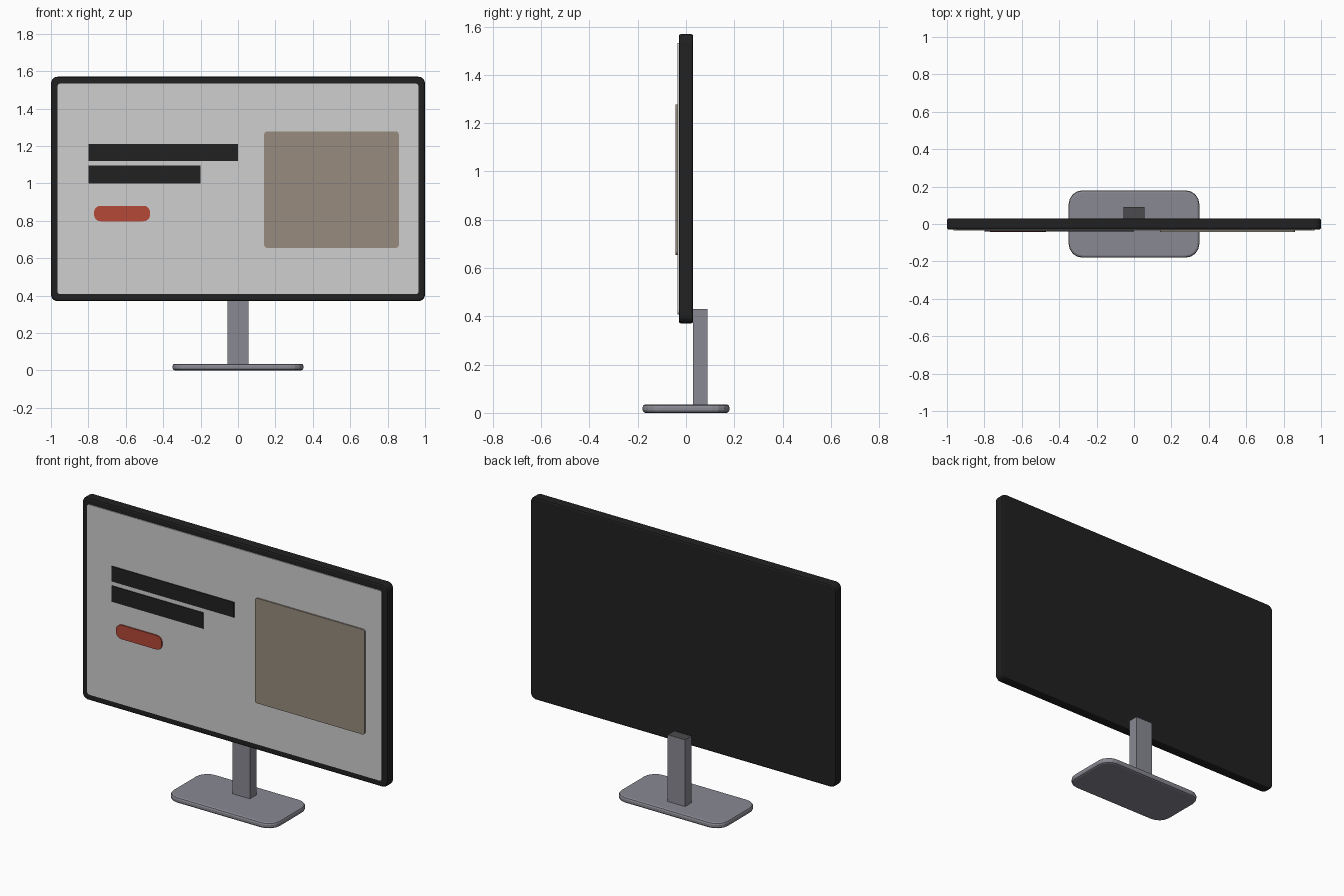
import bpy, bmesh
from mathutils import Vector

cube = bpy.data.objects.get("Cube")
if cube:
    bpy.data.objects.remove(cube, do_unlink=True)


def material(name, rgb):
    m = bpy.data.materials.new(name)
    m.use_nodes = True
    m.diffuse_color = (*rgb, 1)
    m.node_tree.nodes["Principled BSDF"].inputs["Base Color"].default_value = (*rgb, 1)
    return m


BLACK = material("matte black", (0.015, 0.015, 0.015))
WHITE = material("screen white", (0.62, 0.62, 0.62))
RED = material("button red", (0.46, 0.065, 0.038))
TAUPE = material("card taupe", (0.31, 0.26, 0.205))
GREY = material("stand grey", (0.25, 0.25, 0.29))
DARK = material("dark grey", (0.07, 0.07, 0.075))


def slab(name, x, y, z, mat, axis=1, corner=0, rim=0, steps=4):
    """Box between (min, max) limits; rounds corners along axis, then softens the rims."""
    lo, hi = Vector((x[0], y[0], z[0])), Vector((x[1], y[1], z[1]))
    centre, size = (lo + hi) / 2, hi - lo
    bm = bmesh.new()
    bmesh.ops.create_cube(bm, size=1)
    for v in bm.verts:
        v.co = Vector(c * s for c, s in zip(v.co, size))

    def along(e):
        return abs((e.verts[0].co - e.verts[1].co).normalized()[axis]) > 0.9

    if corner:
        bmesh.ops.bevel(bm, geom=[e for e in bm.edges if along(e)], offset=corner,
                        segments=steps, profile=0.5, affect='EDGES')
    if rim:
        bmesh.ops.bevel(bm, geom=[e for e in bm.edges if not along(e)], offset=rim,
                        segments=2, profile=0.5, affect='EDGES')
    bmesh.ops.recalc_face_normals(bm, faces=bm.faces)
    mesh = bpy.data.meshes.new(name)
    bm.to_mesh(mesh)
    bm.free()
    mesh.materials.append(mat)
    ob = bpy.data.objects.new(name, mesh)
    ob.location = centre
    bpy.context.collection.objects.link(ob)
    return ob


# Display housing and panel
slab("display_housing", (-1, 1), (-0.03, 0.03), (0.37, 1.57), BLACK, corner=0.035, rim=0.01)
slab("screen", (-0.965, 0.965), (-0.035, -0.028), (0.407, 1.533), WHITE, corner=0.015)

# Page layout on the screen
slab("headline_upper", (-0.8, 0), (-0.04, -0.034), (1.12, 1.21), BLACK)
slab("headline_lower", (-0.8, -0.2), (-0.04, -0.034), (1, 1.094), BLACK)
slab("button", (-0.77, -0.47), (-0.043, -0.034), (0.797, 0.88), RED, corner=0.035)
slab("picture_card", (0.14, 0.86), (-0.043, -0.034), (0.655, 1.277), TAUPE, corner=0.015)

# Stand: rounded foot and square column with a dark top
slab("stand_base", (-0.35, 0.35), (-0.18, 0.18), (0, 0.035), GREY, axis=2, corner=0.075, rim=0.012)
column = slab("stand_column", (-0.057, 0.057), (0.03, 0.09), (0.03, 0.43), GREY)
column.data.materials.append(DARK)
for face in column.data.polygons:
    if face.normal.z > 0.9:
        face.material_index = 1
